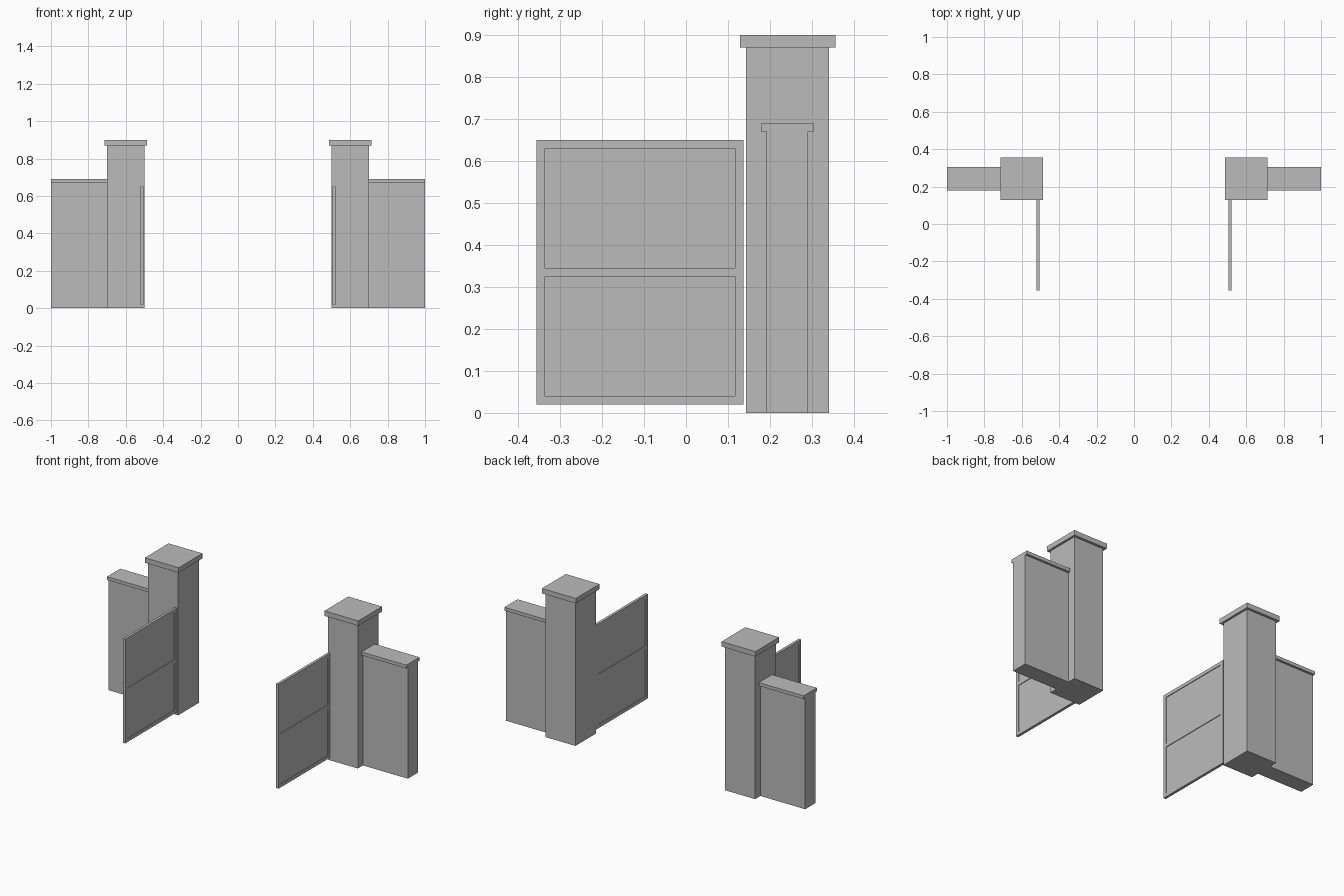
import bpy, bmesh

if "Cube" in bpy.data.objects:
    bpy.data.objects.remove(bpy.data.objects["Cube"])

stone = bpy.data.materials.new("plain_grey")
stone.diffuse_color = (0.5, 0.5, 0.5, 1)
stone.use_nodes = True
stone.node_tree.nodes["Principled BSDF"].inputs["Base Color"].default_value = stone.diffuse_color


def boxes(name, side, parts):
    """One object made of boxes given as (x0, x1, y0, y1, z0, z1), mirrored by side."""
    bm = bmesh.new()
    for x0, x1, y0, y1, z0, z1 in parts:
        for v in bmesh.ops.create_cube(bm, size=1)["verts"]:
            v.co = (side * (x1 if v.co.x > 0 else x0),
                    y1 if v.co.y > 0 else y0,
                    z1 if v.co.z > 0 else z0)
    bmesh.ops.recalc_face_normals(bm, faces=bm.faces)
    mesh = bpy.data.meshes.new(name)
    bm.to_mesh(mesh)
    bm.free()
    mesh.materials.append(stone)
    obj = bpy.data.objects.new(name, mesh)
    bpy.context.collection.objects.link(obj)
    return obj


def gate(name, side, x0, x1, y0, y1, z0, z1, rim=0.02, depth=0.004):
    """Gate leaf: stiles, rails and two recessed panels, sunk on both faces."""
    mid = (z0 + z1) / 2
    parts = [(x0, x1, y0, y0 + rim, z0, z1), (x0, x1, y1 - rim, y1, z0, z1)]
    for a, b in ((z0, z0 + rim), (mid - rim / 2, mid + rim / 2), (z1 - rim, z1)):
        parts.append((x0, x1, y0 + rim, y1 - rim, a, b))
    for a, b in ((z0 + rim, mid - rim / 2), (mid + rim / 2, z1 - rim)):
        parts.append((x0 + depth, x1 - depth, y0 + rim, y1 - rim, a, b))
    return boxes(name, side, parts)


for label, s in (("left", -1), ("right", 1)):
    # Gate pillar and its capstone
    boxes(label + "_pillar", s, [(0.5, 0.7, 0.143, 0.341, 0, 0.87)])
    boxes(label + "_pillar_cap", s, [(0.487, 0.713, 0.129, 0.356, 0.87, 0.9)])
    # Low side wall with coping
    boxes(label + "_wall", s, [(0.7, 1.0, 0.192, 0.291, 0, 0.67)])
    boxes(label + "_wall_coping", s, [(0.7, 1.0, 0.179, 0.305, 0.67, 0.69)])
    # Open gate leaf
    gate(label + "_gate", s, 0.504, 0.52, -0.356, 0.137, 0.02, 0.65)
